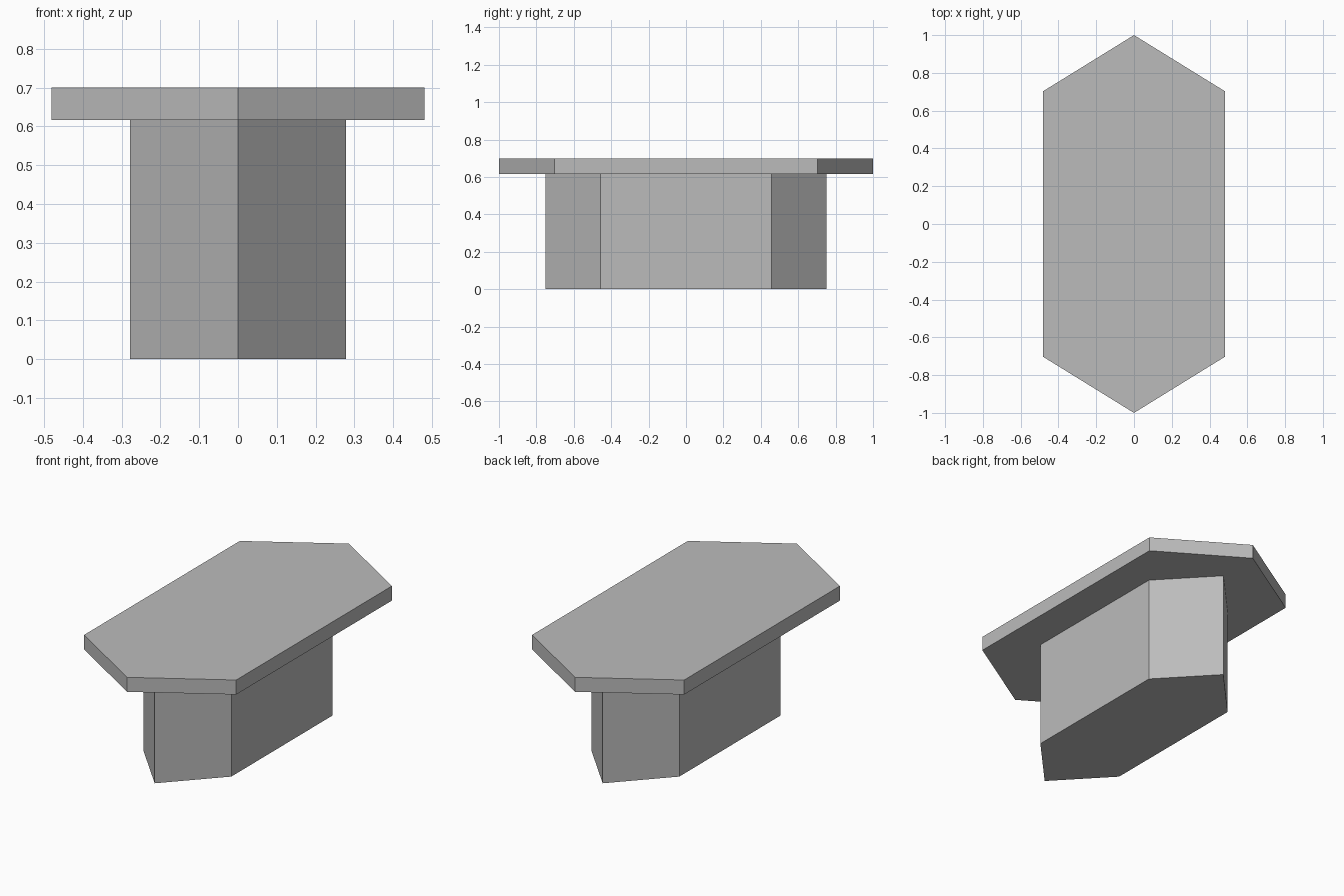
import bpy
import bmesh

if "Cube" in bpy.data.objects:
    bpy.data.objects.remove(bpy.data.objects["Cube"])

gray = bpy.data.materials.new("plain gray")
gray.diffuse_color = (0.5, 0.5, 0.5, 1)
gray.use_nodes = True
gray.node_tree.nodes["Principled BSDF"].inputs["Base Color"].default_value = gray.diffuse_color


def hex_prism(name, half_width, shoulder, tip, z0, z1):
    """Elongated six-sided slab with points at the front and back."""
    outline = [(half_width, -shoulder), (half_width, shoulder), (0, tip),
               (-half_width, shoulder), (-half_width, -shoulder), (0, -tip)]
    bm = bmesh.new()
    base = bm.faces.new([bm.verts.new((x, y, z0)) for x, y in outline])
    top = bmesh.ops.extrude_face_region(bm, geom=[base])["geom"]
    bmesh.ops.translate(bm, vec=(0, 0, z1 - z0),
                        verts=[v for v in top if isinstance(v, bmesh.types.BMVert)])
    bmesh.ops.recalc_face_normals(bm, faces=bm.faces)
    mesh = bpy.data.meshes.new(name)
    bm.to_mesh(mesh)
    bm.free()
    mesh.materials.append(gray)
    obj = bpy.data.objects.new(name, mesh)
    bpy.context.collection.objects.link(obj)
    return obj


# Solid base and overhanging top
hex_prism("pedestal", 0.278, 0.457, 0.752, 0, 0.617)
hex_prism("tabletop", 0.481, 0.703, 1.0, 0.617, 0.70)
